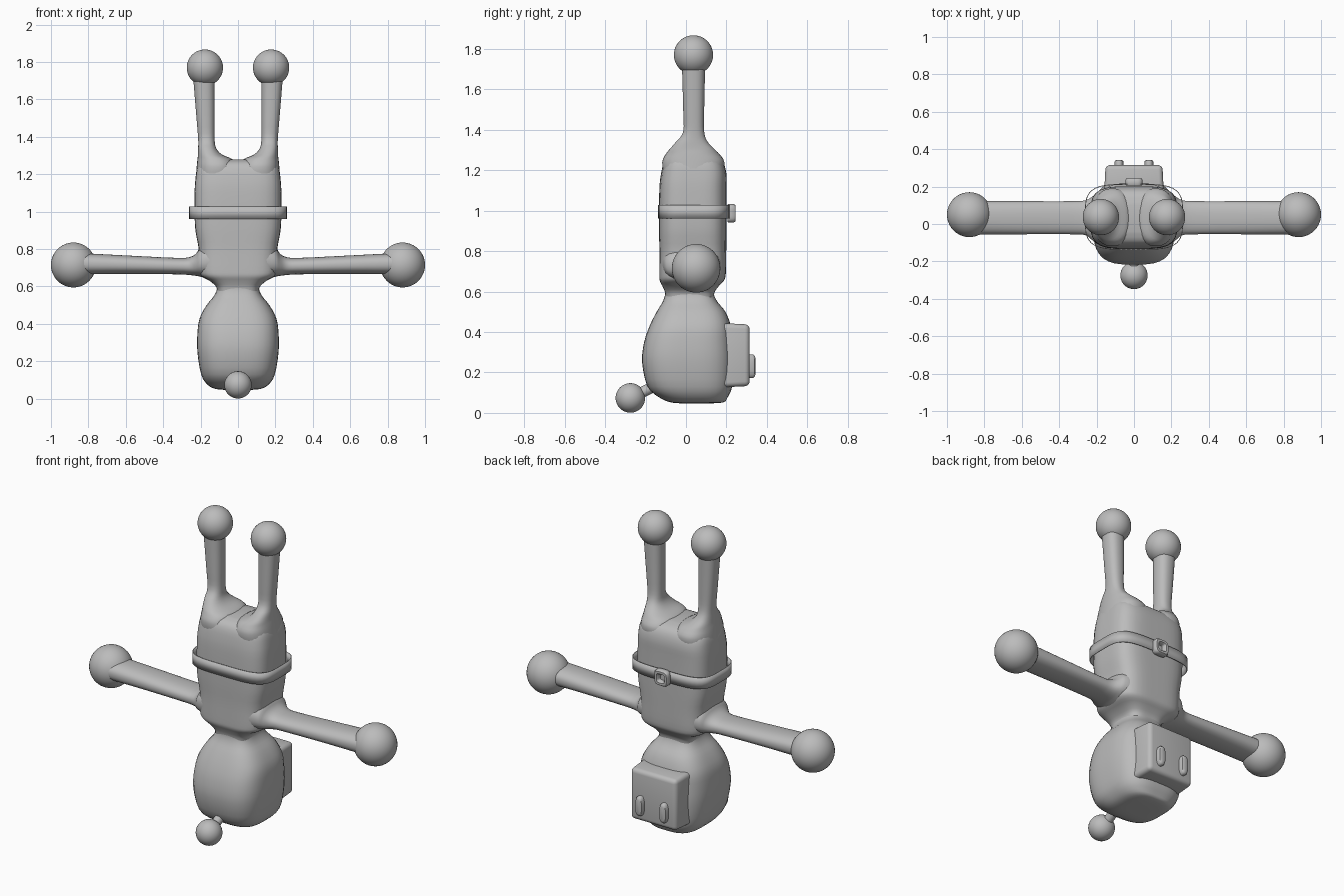
import bpy, bmesh, math
from mathutils import Vector

if "Cube" in bpy.data.objects:
    bpy.data.objects.remove(bpy.data.objects["Cube"])

grey = bpy.data.materials.new("plain grey")
grey.diffuse_color = (0.5, 0.5, 0.5, 1)
grey.use_nodes = True
grey.node_tree.nodes["Principled BSDF"].inputs["Base Color"].default_value = grey.diffuse_color


def finish(bm, name, angle=40):
    bmesh.ops.recalc_face_normals(bm, faces=bm.faces)
    me = bpy.data.meshes.new(name)
    bm.to_mesh(me)
    bm.free()
    me.materials.append(grey)
    ob = bpy.data.objects.new(name, me)
    bpy.context.collection.objects.link(ob)
    bpy.ops.object.select_all(action='DESELECT')
    ob.select_set(True)
    bpy.context.view_layer.objects.active = ob
    bpy.ops.object.shade_smooth_by_angle(angle=math.radians(angle))
    return ob


def catmull(rows, steps):
    out = []
    for i in range(len(rows) - 1):
        p = [rows[max(0, min(len(rows) - 1, i + k))] for k in (-1, 0, 1, 2)]
        for s in range(steps):
            t = s / steps
            out.append([0.5 * (2 * b + (c - a) * t + (2 * a - 5 * b + 4 * c - d) * t * t
                               + (3 * b - a - 3 * c + d) * t ** 3) for a, b, c, d in zip(*p)])
    return out + [rows[-1]]


def loft(name, rows, axis='z', power=2.0, n=48, steps=3, caps=True, sx=1):
    """rows: (position, min u, max u, min v, max v); rounded-square sections"""
    bm = bmesh.new()
    rings = []
    for p, u0, u1, v0, v1 in catmull(rows, steps):
        ring = []
        for k in range(n):
            a = 2 * math.pi * (k + 0.5) / n
            c, s = math.cos(a), math.sin(a)
            # radial form of the superellipse keeps the points evenly spread
            r = (abs(c) ** power + abs(s) ** power) ** (-1 / power)
            u = (u0 + u1) / 2 + (u1 - u0) / 2 * r * c
            v = (v0 + v1) / 2 + (v1 - v0) / 2 * r * s
            co = {'z': (u, v, p), 'x': (p, u, v), 'y': (u, p, v)}[axis]
            ring.append(bm.verts.new((co[0] * sx, co[1], co[2])))
        rings.append(ring)
    for a, b in zip(rings, rings[1:]):
        for k in range(n):
            bm.faces.new((a[k], a[(k + 1) % n], b[(k + 1) % n], b[k]))
    if caps:
        bm.faces.new(rings[0])
        bm.faces.new(rings[-1])
    return finish(bm, name)


def ball(name, loc, r, scale=(1, 1, 1)):
    bm = bmesh.new()
    bmesh.ops.create_uvsphere(bm, u_segments=40, v_segments=24, radius=r)
    for v in bm.verts:
        v.co = Vector([a * b for a, b in zip(v.co, scale)]) + Vector(loc)
    return finish(bm, name)


def sym(z, w, y0, y1):
    return (z, -w, w, y0, y1)


# head, neck and torso (the figure stands on its head)
loft("head", [sym(0.047, 0.06, -0.02, 0.12), sym(0.052, 0.12, -0.075, 0.185),
              sym(0.075, 0.163, -0.13, 0.205), sym(0.13, 0.197, -0.19, 0.228),
              sym(0.25, 0.217, -0.217, 0.235), sym(0.35, 0.217, -0.207, 0.23),
              sym(0.43, 0.205, -0.18, 0.222), sym(0.50, 0.168, -0.145, 0.195),
              sym(0.55, 0.128, -0.115, 0.155), sym(0.59, 0.112, -0.103, 0.137),
              sym(0.62, 0.12, -0.108, 0.145)], power=3.2)
loft("torso", [sym(0.57, 0.110, -0.10, 0.137), sym(0.60, 0.118, -0.105, 0.143),
               sym(0.63, 0.152, -0.118, 0.165), sym(0.655, 0.195, -0.13, 0.188),
               sym(0.69, 0.208, -0.132, 0.197), sym(0.80, 0.21, -0.131, 0.199),
               sym(0.92, 0.23, -0.134, 0.2), sym(1.10, 0.232, -0.132, 0.2),
               sym(1.18, 0.227, -0.124, 0.2), sym(1.235, 0.218, -0.11, 0.185),
               sym(1.265, 0.20, -0.085, 0.155), sym(1.28, 0.15, -0.04, 0.10)], power=4)

for side, sx in (("right", 1), ("left", -1)):
    # legs flare into the hips
    loft(side + "_leg", [(1.17, 0.0, 0.227, -0.11, 0.18), (1.24, 0.01, 0.221, -0.118, 0.19),
                         (1.28, 0.03, 0.217, -0.10, 0.165), (1.305, 0.085, 0.214, -0.08, 0.14),
                         (1.34, 0.117, 0.213, -0.05, 0.107), (1.39, 0.125, 0.213, -0.014, 0.09),
                         (1.5, 0.125, 0.222, -0.014, 0.09), (1.72, 0.125, 0.240, -0.02, 0.095)],
         power=2.4, n=32, sx=sx)
    ball(side + "_foot", (0.177 * sx, 0.037, 1.77), 0.097)
    # arms flare into the shoulders
    loft(side + "_arm", [(0.14, -0.12, 0.18, 0.635, 0.84), (0.20, -0.105, 0.165, 0.652, 0.81),
                         (0.225, -0.085, 0.145, 0.657, 0.775), (0.26, -0.06, 0.127, 0.661, 0.757),
                         (0.33, -0.055, 0.122, 0.665, 0.753), (0.60, -0.055, 0.122, 0.667, 0.766),
                         (0.83, -0.055, 0.122, 0.665, 0.778)],
         axis='x', power=2.4, n=32, sx=sx)
    ball(side + "_hand", (0.88 * sx, 0.05, 0.715), 0.12)
    # raised ovals on the face plate
    loft(side + "_eye", [(0.30, 0.055, 0.105, 0.172, 0.29), (0.33, 0.055, 0.105, 0.172, 0.29),
                         (0.339, 0.059, 0.101, 0.178, 0.284), (0.343, 0.068, 0.092, 0.19, 0.272)],
         axis='y', power=2.6, n=32, steps=1, sx=sx)

# bevelled face plate
bm = bmesh.new()
bmesh.ops.create_cube(bm, size=1)
for v in bm.verts:
    k = 0.95 if v.co.y > 0 else 1
    v.co = (v.co.x * 0.32 * k, 0.235 + v.co.y * 0.16, 0.285 + v.co.z * 0.32 * k)
bmesh.ops.bevel(bm, geom=bm.edges[:], offset=0.024, segments=4, profile=0.5, affect='EDGES')
finish(bm, "face_plate", 50)

# bobble on a short stalk
ball("bobble", (0, -0.275, 0.074), 0.073)
bm = bmesh.new()
bmesh.ops.create_cone(bm, cap_ends=True, segments=24, radius1=0.027, radius2=0.027, depth=0.2)
a, b = Vector((0, -0.27, 0.075)), Vector((0, -0.12, 0.15))
rot = (b - a).to_track_quat('Z', 'Y')
for v in bm.verts:
    v.co = rot @ v.co + (a + b) / 2
finish(bm, "bobble_stalk")

# loose belt band with a hollow square buckle at the back
belt = loft("belt", [sym(0.96, 0.262, -0.138, 0.214), sym(1.028, 0.262, -0.138, 0.214)],
            power=4, n=64, steps=1, caps=False)
solid = belt.modifiers.new("thickness", 'SOLIDIFY')
solid.thickness = 0.004
loft("buckle", [(y, -h, h, 0.987 - h, 0.987 + h) for y, h in
                ((0.205, 0.043), (0.212, 0.046), (0.236, 0.046), (0.244, 0.040),
                 (0.244, 0.027), (0.236, 0.021), (0.217, 0.019))],
     axis='y', power=4, n=40, steps=1)
